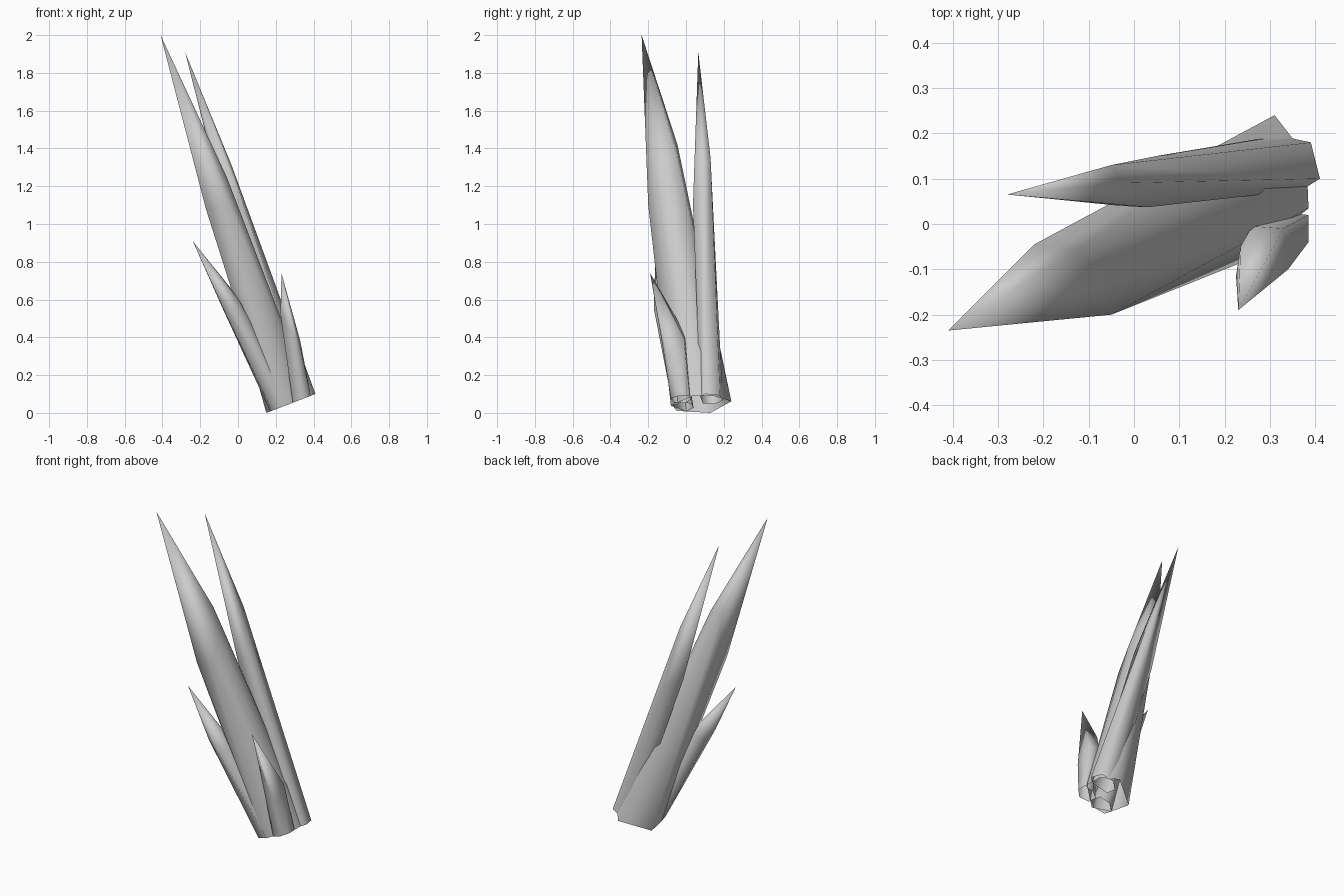
import bpy
import bmesh

# Remove the default cube only
default_cube = bpy.data.objects.get("Cube")
if default_cube:
    bpy.data.objects.remove(default_cube, do_unlink=True)

# One plain grey material shared by every spike
grey = bpy.data.materials.new("stone_grey")
grey.use_nodes = True
colour = (0.6, 0.6, 0.6, 1)
grey.diffuse_color = colour
shader = grey.node_tree.nodes["Principled BSDF"]
shader.inputs["Base Color"].default_value = colour


def foot_height(x):
    """Height of the slanted plane on which all the spikes are cut off."""
    return 0.385 * (x - 0.15)


def build_spike(name, foot, shoulder, tip):
    """Open hexagonal prism leaning up to an uneven shoulder, then a point."""
    bm = bmesh.new()
    lower_ring = [bm.verts.new((x, y, foot_height(x))) for x, y in foot]
    upper_ring = [bm.verts.new(point) for point in shoulder]
    apex = bm.verts.new(tip)
    sides = len(foot)
    for i in range(sides):
        j = (i + 1) % sides
        bm.faces.new((lower_ring[i], lower_ring[j], upper_ring[j], upper_ring[i]))
        bm.faces.new((upper_ring[i], upper_ring[j], apex))
    bmesh.ops.recalc_face_normals(bm, faces=bm.faces[:])
    for face in bm.faces:
        face.smooth = True
    mesh = bpy.data.meshes.new(name)
    bm.to_mesh(mesh)
    bm.free()
    mesh.materials.append(grey)
    spike = bpy.data.objects.new(name, mesh)
    bpy.context.scene.collection.objects.link(spike)
    return spike


# Tallest and widest spike, leaning forward
build_spike(
    name="main_spike",
    foot=[(.25, -.08), (.17, 0), (.15, .13), (.31, .24), (.38, .15), (.385, .035)],
    shoulder=[(-.05, -.2, 1.1), (-.17, -.17, 1.08), (-.19, -.06, 1.2),
              (-.22, -.045, 1.42), (-.13, -.06, 1.4), (-.06, -.12, 1.25)],
    tip=(-.41, -.235, 2),
)

# Slim tall spike at the back
build_spike(
    name="back_spike",
    foot=[(.41, .1), (.39, .18), (.32, .195), (.27, .15), (.28, .09), (.37, .075)],
    shoulder=[(-.03, .09, 1.3), (-.05, .13, 1.35), (.05, .15, .95),
              (-.05, .1, 1), (-.03, .04, 1.05), (.03, .037, 1.1)],
    tip=(-.28, .065, 1.91),
)

# Short spike on the left side of the cluster
build_spike(
    name="short_left_spike",
    foot=[(.345, -.08), (.385, -.04), (.385, .02), (.33, .025), (.29, 0), (.29, -.06)],
    shoulder=[(.29, -.135, .42), (.34, -.1, .3), (.33, -.01, .38),
              (.26, -.005, .4), (.235, -.05, .5), (.225, -.115, .52)],
    tip=(.23, -.19, .74),
)

# Short spike splaying out to the right
build_spike(
    name="short_right_spike",
    foot=[(.25, -.07), (.18, -.05), (.17, 0), (.22, .04), (.28, .03), (.29, -.03)],
    shoulder=[(-.02, -.17, .55), (-.1, -.15, .6), (-.08, -.09, .55),
              (-.03, -.05, .58), (.01, -.08, .6), (.02, -.13, .57)],
    tip=(-.24, -.16, .91),
)
